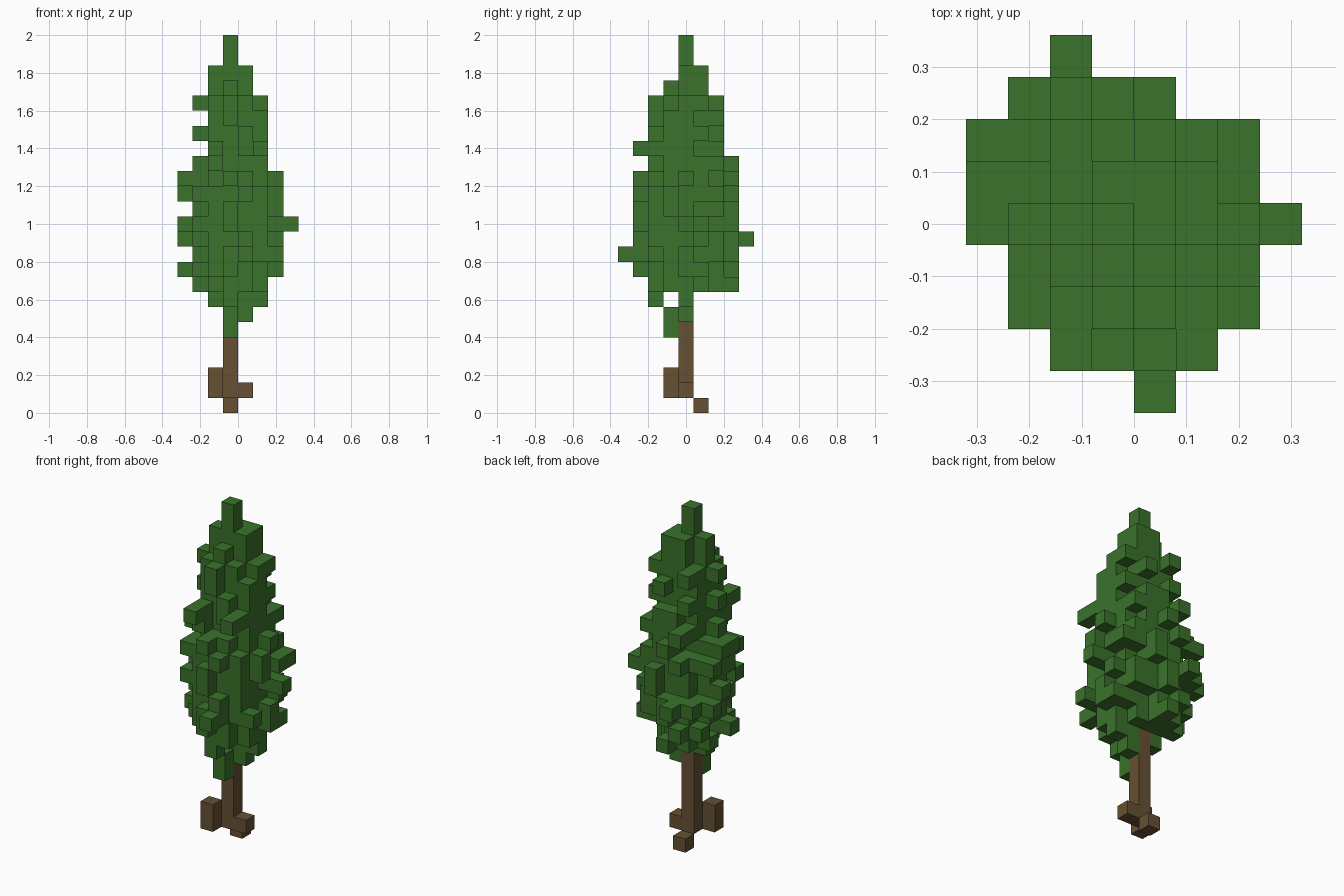
import bpy
import bmesh
import random
from math import hypot
from mathutils import Vector

random.seed(7)
if "Cube" in bpy.data.objects:
    bpy.data.objects.remove(bpy.data.objects["Cube"], do_unlink=True)

CELL = 0.08
TRUNK_X = -0.04      # centre of the trunk column


def make_material(name, colour):
    mat = bpy.data.materials.new(name)
    mat.use_nodes = True
    mat.diffuse_color = (*colour, 1)
    mat.node_tree.nodes["Principled BSDF"].inputs["Base Color"].default_value = (*colour, 1)
    return mat


def block_object(name, cells, mat):
    """Join cubic cells into one mesh, keeping only the exposed faces."""
    bm = bmesh.new()
    for cell in sorted(cells):
        centre = Vector(((cell[0] * CELL) + TRUNK_X, cell[1] * CELL, (cell[2] + 0.5) * CELL))
        for axis in range(3):
            for sign in (-1, 1):
                near = list(cell)
                near[axis] += sign
                if tuple(near) in cells:
                    continue
                n, u, v = Vector(), Vector(), Vector()
                n[axis] = sign
                u[(axis + 1) % 3] = 1
                v[(axis + 2) % 3] = sign
                corners = [n - u - v, n + u - v, n + u + v, n - u + v]
                bm.faces.new([bm.verts.new(centre + c * CELL / 2) for c in corners])
    bmesh.ops.remove_doubles(bm, verts=bm.verts, dist=CELL / 100)
    mesh = bpy.data.meshes.new(name)
    bm.to_mesh(mesh)
    bm.free()
    mesh.materials.append(mat)
    obj = bpy.data.objects.new(name, mesh)
    bpy.context.collection.objects.link(obj)


# Widest outline of the crown: row -> first and last column
OUTLINE = {4: (-1, -1), 3: (-2, 1), 2: (-3, 3), 1: (-3, 3), 0: (-3, 4),
           -1: (-2, 3), -2: (-2, 3), -3: (-1, 2), -4: (1, 1)}
COLUMNS = [(a, b) for b, (lo, hi) in OUTLINE.items() for a in range(lo, hi + 1)]

# Crown layers: level -> left, right, front, back limits and radius
LAYERS = {8: (-2, 2, -2, 3, 2.3), 9: (-3, 3, -3, 3, 2.7),
          10: (-2, 3, -4, 3, 3), 11: (-3, 3, -3, 4, 3),
          12: (-3, 4, -3, 3, 3), 13: (-2, 3, -3, 3, 3),
          14: (-3, 3, -3, 3, 3), 15: (-3, 3, -3, 3, 2.8),
          16: (-2, 2, -2, 3, 2.5), 17: (-1, 2, -3, 2, 2.4),
          18: (-2, 2, -2, 2, 2.3), 19: (-1, 2, -2, 2, 2.2),
          20: (-2, 2, -2, 2, 1.9)}

# Columns left bare between twigs: column -> levels
GAPS = {(2, 1): (17, 19), (2, -1): (20,), (1, -2): (20,), (-2, 1): (20,),
        (3, 1): (10,), (-2, -2): (9, 10, 11, 13), (-1, -3): (9, 10)}

leaves = set()


def add_twig(a, b, k):
    """Add a leaf cell and the cell between it and the core."""
    leaves.add((a, b, k))
    if abs(a) >= abs(b):
        leaves.add((a - (1 if a > 0 else -1), b, k))
    else:
        leaves.add((a, b - (1 if b > 0 else -1), k))


# Distinct twigs at the edge of the crown
for twig in ((3, 2, 13), (3, 1, 11), (-3, 2, 14), (-3, 2, 11), (-3, 1, 12),
             (-3, 0, 15), (-3, 1, 15), (-2, -2, 12), (0, -3, 10), (1, -4, 10),
             (-1, 2, 20), (-2, 0, 20), (2, 1, 20), (2, 1, 18), (0, -2, 20),
             (-2, 1, 8), (-1, 2, 8)):
    add_twig(*twig)

for k, (left, right, front, back, radius) in LAYERS.items():
    allowed = [(a, b) for a, b in COLUMNS if left <= a <= right and front <= b <= back
               and k not in GAPS.get((a, b), ())]
    # Solid core with a ragged shell, sparser on its outside
    for a, b in allowed:
        d = hypot(a - 0.2, b)
        density = 0.5 if d < radius - 0.2 else 0.28
        if d <= radius - 0.6 or (d <= radius + 0.3 and random.random() < density):
            leaves.add((a, b, k))
    # A twig reaching each side limit
    for axis, limit in ((0, left), (0, right), (1, front), (1, back)):
        ends = [c for c in allowed if c[axis] == limit and abs(c[1 - axis]) < 2]
        if not any((a, b, k) in leaves for a, b in allowed if (a, b)[axis] == limit):
            add_twig(*random.choice(ends), k)

# Fill out the corners of the crown
for a, b in COLUMNS:
    if not any((a, b, k) in leaves for k in LAYERS):
        add_twig(a, b, random.choice([k for k, (l, r, f, e, _) in LAYERS.items()
                                      if l <= a <= r and f <= b <= e]))

# Top block and spire
for k in (21, 22):
    leaves |= {(a, b, k) for a, b in ((-1, 0), (0, 0), (1, 0), (0, 1), (1, 1))}
leaves |= {(0, -1, 20), (0, -1, 21), (0, 0, 23), (0, 0, 24)}

# Low hanging leaves around the trunk
leaves |= {(0, -1, 5), (0, -1, 6), (1, 0, 6), (1, 0, 7), (2, 0, 7), (-1, 0, 7),
           (0, -2, 7), (0, -2, 8)}

# Trunk column and roots
trunk = {(0, 0, k) for k in range(1, 8)}
roots = {(-1, -1, 1), (-1, -1, 2), (1, 0, 1), (0, 1, 0)}

green = make_material("leaf green", (0.042, 0.168, 0.024))
brown = make_material("bark brown", (0.133, 0.081, 0.033))
block_object("leaf_crown", leaves, green)
block_object("trunk", trunk, brown)
block_object("roots", roots, brown)
